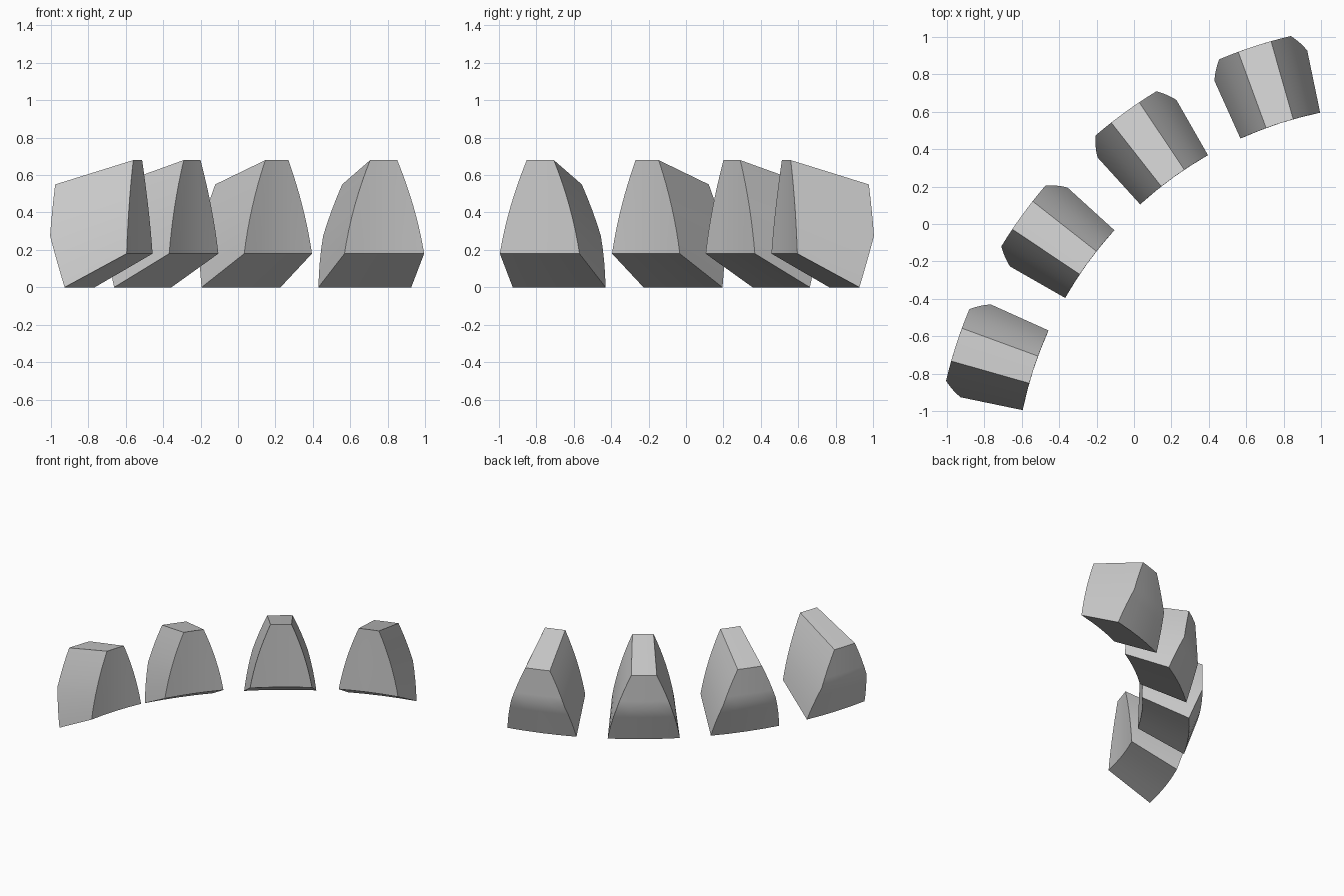
import bpy, bmesh
from math import radians, sin, cos

cube = bpy.data.objects.get("Cube")
if cube:
    bpy.data.objects.remove(cube, do_unlink=True)

CENTRE = 1.412                 # arc centre sits at (CENTRE, -CENTRE)
R_IN, R_OUT, R_FOOT = 2.05, 2.484, 2.389
ROWS, COLS = 8, 4

stone = bpy.data.materials.new("light_grey_stone")
stone.use_nodes = True
colour = (0.6, 0.6, 0.6, 1)
stone.diffuse_color = colour
stone.node_tree.nodes["Principled BSDF"].inputs["Base Color"].default_value = colour


def half_angle(u):
    """Half width of a block in degrees, bulging gently towards the top."""
    return 6.27 - 4.14 * (u + 0.44 * u * (u - 1))


def point(outer, u, s, heading):
    """Point on the inner or outer wall at height fraction u, side position s."""
    if outer:
        r = R_FOOT + (R_OUT - R_FOOT) * min(1, 2 * u)
        z = 0.55 * u
    else:
        r, z = R_IN, 0.18 + 0.5 * u
    a = radians(heading + s * half_angle(u))
    return (CENTRE + r * cos(a), -CENTRE + r * sin(a), z)


def block(name, heading):
    bm = bmesh.new()
    side = [2 * i / COLS - 1 for i in range(COLS + 1)]
    # Rings of inner wall then outer wall, stacked upwards
    rings = []
    for j in range(ROWS + 1):
        u = j / ROWS
        ring = [bm.verts.new(point(False, u, s, heading)) for s in side]
        ring += [bm.verts.new(point(True, u, s, heading)) for s in reversed(side)]
        rings.append(ring)
    n = len(rings[0])
    for low, high in zip(rings, rings[1:]):
        for i in range(n):
            k = (i + 1) % n
            bm.faces.new((low[i], low[k], high[k], high[i]))
    # Sloping underside and top
    for ring in (rings[0], rings[-1]):
        for i in range(COLS):
            bm.faces.new((ring[i], ring[i + 1], ring[n - 2 - i], ring[n - 1 - i]))
    bmesh.ops.recalc_face_normals(bm, faces=bm.faces)
    mesh = bpy.data.meshes.new(name)
    bm.to_mesh(mesh)
    bm.free()
    mesh.materials.append(stone)
    ob = bpy.data.objects.new(name, mesh)
    bpy.context.collection.objects.link(ob)
    return ob


# Four blocks spread evenly along the arc
names = ("left_end_block", "left_middle_block", "right_middle_block", "right_end_block")
blocks = [block(name, 108 + 18 * i) for i, name in enumerate(names)]

bpy.ops.object.select_all(action='DESELECT')
for ob in blocks:
    ob.select_set(True)
bpy.context.view_layer.objects.active = blocks[0]
bpy.ops.object.shade_smooth_by_angle(angle=radians(30))
